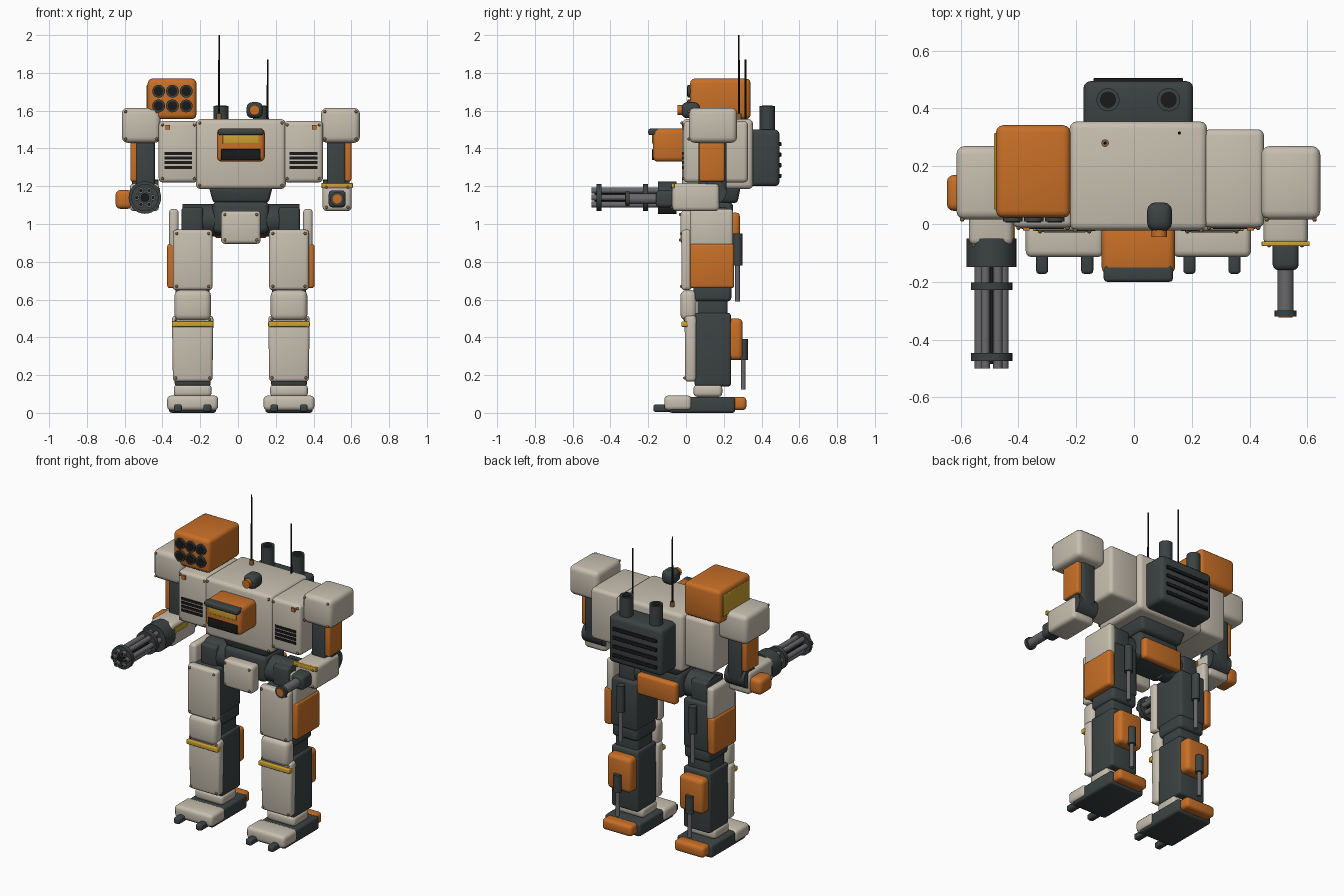
import bpy, bmesh, math
from mathutils import Matrix, Vector

default_cube = bpy.data.objects.get("Cube")
if default_cube:
    bpy.data.objects.remove(default_cube)


def material(name, red, green, blue):
    mat = bpy.data.materials.new(name)
    mat.use_nodes = True
    mat.diffuse_color = (red, green, blue, 1)
    mat.node_tree.nodes["Principled BSDF"].inputs["Base Color"].default_value = (red, green, blue, 1)
    return mat


cream = material("cream_armor", .57, .52, .43)
orange = material("orange_armor", .58, .16, .02)
dark = material("dark_frame", .045, .055, .055)
black = material("black_openings", .01, .01, .011)
yellow = material("yellow_trim", .6, .36, .03)
steel = material("steel_barrel", .14, .14, .15)
brass = material("brass_bolts", .25, .13, .05)

MID = .015  # centre line of the body


def finish(name, bm, mat):
    mesh = bpy.data.meshes.new(name)
    bm.to_mesh(mesh)
    bm.free()
    mesh.materials.append(mat)
    mesh.shade_smooth()
    mesh.set_sharp_from_angle(angle=math.radians(35))
    obj = bpy.data.objects.new(name, mesh)
    bpy.context.scene.collection.objects.link(obj)
    return obj


def box(name, mat, xs, ys, zs, bevel=.015, taper=1):
    """Rounded box between paired limits; taper scales the bottom end."""
    bm = bmesh.new()
    bmesh.ops.create_cube(bm, size=1)
    limits = [sorted(pair) for pair in (xs, ys, zs)]
    for v in bm.verts:
        k = taper if v.co.z < 0 else 1
        scale = (k, k, 1)
        v.co = Vector([(a + b) / 2 + v.co[i] * (b - a) * scale[i] for i, (a, b) in enumerate(limits)])
    bevel = min(bevel, min(b - a for a, b in limits) * .45)
    if bevel > .003:
        bmesh.ops.bevel(bm, geom=bm.edges[:], offset=bevel, segments=3, profile=.5, affect='EDGES')
    return finish(name, bm, mat)


def rod(name, mat, start, end, radius, tip=None, sides=20):
    """Cylinder or cone between two points."""
    a, b = Vector(start), Vector(end)
    bm = bmesh.new()
    turn = (b - a).to_track_quat('Z', 'Y').to_matrix().to_4x4()
    bmesh.ops.create_cone(bm, cap_ends=True, segments=sides, radius1=radius,
                          radius2=radius if tip is None else tip, depth=(b - a).length,
                          matrix=Matrix.Translation((a + b) / 2) @ turn)
    return finish(name, bm, mat)


def bolts(name, xs, y, zs, inset=.02):
    """Small round bolts in the corners of a front plate."""
    bm = bmesh.new()
    for x in (min(xs) + inset, max(xs) - inset):
        for z in (min(zs) + inset, max(zs) - inset):
            bmesh.ops.create_uvsphere(bm, u_segments=10, v_segments=6, radius=.008,
                                      matrix=Matrix.Translation((x, y, z)))
    finish(name, bm, brass)


def around(half):
    return (MID - half, MID + half)


# Torso, waist and pelvis
box("torso", cream, around(.238), (-.022, .355), (1.185, 1.555), .025)
bolts("torso_bolts", around(.238), -.022, (1.185, 1.555))
box("waist", dark, around(.17), (.04, .29), (1.11, 1.2), .02, .86)
box("pelvis", dark, around(.15), (.04, .25), (.95, 1.12), .03)
box("pelvis_plate", cream, around(.105), (-.03, .05), (.895, 1.07), .02)
bolts("pelvis_bolts", around(.105), -.03, (.895, 1.07))
box("tail_plate", orange, around(.14), (.235, .285), (.925, 1.06), .018)

# Cockpit with hood and windows
box("cockpit", orange, around(.127), (-.175, 0), (1.33, 1.505), .025)
box("cockpit_hood", dark, around(.12), (-.2, -.14), (1.47, 1.505), .012)
box("cockpit_visor", yellow, around(.097), (-.18, -.16), (1.425, 1.475), .004)
box("cockpit_lower_window", black, around(.104), (-.18, -.16), (1.338, 1.396), .004)

# Roof turret and antennas
box("roof_turret", dark, (.045, .132), (-.025, .075), (1.56, 1.645), .03)
rod("roof_turret_lens", orange, (.088, 0, 1.603), (.088, -.045, 1.603), .027)
for label, x, y, top in (("tall", -.1, .28, 2), ("short", .157, .315, 1.87)):
    rod(label + "_antenna", black, (x, y, 1.53), (x, y, top), .006, .004, 8)
rod("antenna_base", brass, (-.1, .28, 1.55), (-.1, .28, 1.585), .013)

# Backpack with louvres and exhaust stacks
box("backpack", dark, around(.19), (.33, .495), (1.2, 1.5), .025)
for i in range(4):
    z = 1.255 + i * .056
    box(f"backpack_louvre_{i + 1}", black, around(.155), (.48, .505), (z - .011, z + .011), .004)
for side in (-1, 1):
    x = MID + side * .105
    rod("exhaust_stack", dark, (x, .43, 1.45), (x, .43, 1.625), .04)
    rod("exhaust_opening", black, (x, .43, 1.62), (x, .43, 1.627), .028)

# Missile pod
box("missile_pod", orange, (-.478, -.22), (.022, .342), (1.555, 1.77), .025)
box("missile_pod_side_plate", yellow, (-.485, -.47), (.05, .315), (1.6, 1.735), .004)
for x in (-.42, -.347, -.274):
    for z in (1.625, 1.703):
        rod("missile_tube", dark, (x, .06, z), (x, .008, z), .034)
        rod("missile_opening", black, (x, .03, z), (x, .005, z), .025)

# Parts shared by both sides
for side, label in ((1, "left"), (-1, "right")):

    def span(a, b):
        return (MID + side * a, MID + side * b)

    # Chest wing and its vents
    wing = span(.225, .435)
    box(label + "_chest_wing", cream, wing, (-.013, .328), (1.22, 1.545), .022)
    bolts(label + "_wing_bolts", wing, -.013, (1.22, 1.545))
    box(label + "_marker_light", orange, span(.376, .4), (-.022, 0), (1.5, 1.525), .003)
    for i in range(4):
        z = 1.3 + i * .0245
        box(f"{label}_chest_vent_{i + 1}", black, span(.258, .405), (-.018, 0), (z - .008, z + .008), 0)

    # Shoulder and upper arm
    shoulder = span(.425, .63)
    box(label + "_shoulder", cream, shoulder, (.015, .27), (1.43, 1.615), .03)
    bolts(label + "_shoulder_bolts", shoulder, .016, (1.43, 1.615))
    box(label + "_upper_arm", dark, span(.455, .555), (.065, .215), (1.15, 1.46))
    box(label + "_arm_plate", orange, span(.545, .585), (.07, .205), (1.225, 1.44), .012)
    rod(label + "_elbow", dark, (MID + side * .435, .15, 1.17), (MID + side * .575, .15, 1.17), .065)
    forearm = span(.433, .587)
    box(label + "_forearm", cream, forearm, (-.073, .177), (1.068, 1.215), .022)
    bolts(label + "_forearm_bolts", forearm, -.073, (1.068, 1.215))

    # Hip and thigh
    hip = MID + side * .31
    rod(label + "_hip_joint", dark, (MID + side * .1, .13, 1.02), (hip, .13, 1.02), .085)
    box(label + "_hip_block", dark, span(.2, .313), (.04, .22), (.93, 1.09))
    box(label + "_hip_plate", cream, span(.33, .38), (.02, .25), (.87, 1.08), .018)
    box(label + "_thigh_side_plate", orange, span(.34, .39), (.02, .255), (.66, .895), .015)
    thigh = span(.15, .36)
    box(label + "_thigh_plate", cream, thigh, (-.025, .03), (.65, .97), .018)
    bolts(label + "_thigh_bolts", thigh, -.025, (.65, .97))
    box(label + "_thigh", dark, span(.165, .35), (.02, .245), (.66, .97))

    # Knee and shin
    box(label + "_knee_joint", dark, span(.165, .345), (.04, .24), (.59, .68), .02)
    box(label + "_knee_link", dark, span(.175, .335), (.06, .22), (.48, .62))
    box(label + "_knee_cap", cream, span(.158, .352), (-.03, .056), (.49, .65), .03)
    shin = span(.145, .365)
    box(label + "_shin_plate", cream, shin, (-.007, .055), (.165, .515), .018, .95)
    bolts(label + "_shin_bolts", shin, -.007, (.165, .515))
    box(label + "_shin_band", yellow, shin, (-.024, .01), (.455, .484), .005)
    box(label + "_shin", dark, span(.16, .35), (.045, .238), (.14, .53))
    box(label + "_calf_pod", orange, span(.17, .34), (.21, .3), (.28, .5), .025)

    # Pistons behind the leg
    x = MID + side * .255
    for part, y, top, middle, bottom in (("thigh", .273, .95, .78, .59), ("calf", .303, .39, .28, .125)):
        rod(f"{label}_{part}_piston", dark, (x, y, top), (x, y, middle), .025)
        rod(f"{label}_{part}_piston_rod", steel, (x, y, middle), (x, y, bottom), .013)

    # Ankle and foot
    box(label + "_ankle", cream, span(.155, .355), (.04, .192), (.085, .15), .02)
    box(label + "_toe_cap", cream, span(.12, .39), (-.115, .03), (.013, .092), .022)
    box(label + "_foot", dark, span(.13, .38), (-.09, .26), (0, .085))
    box(label + "_heel", orange, span(.15, .36), (.24, .32), (.015, .085), .02)
    for shift in (-.078, .078):
        toe = x + shift
        box(label + "_toe_claw", dark, (toe - .021, toe + .021), (-.173, -.08), (.005, .045), .012)

# Left arm cannon
gun_x, gun_z = .525, 1.133
box("left_forearm_band", yellow, (.442, .608), (-.077, -.06), (1.19, 1.217), .004)
box("cannon_housing", dark, (.48, .57), (-.16, -.05), (1.088, 1.178), .02)
for part, mat, start, end, radius in (("barrel", steel, -.15, -.305, .028),
                                      ("muzzle", dark, -.3, -.32, .038),
                                      ("muzzle_core", orange, -.31, -.324, .024)):
    rod("cannon_" + part, mat, (gun_x, start, gun_z), (gun_x, end, gun_z), radius)

# Right arm rotary gun with ammunition drum
gun_x, gun_z = -.493, 1.14
for part, mat, start, end, radius in (("housing", dark, -.05, -.148, .086),
                                      ("shaft", black, -.14, -.485, .022),
                                      ("rear_ring", dark, -.202, -.228, .072),
                                      ("front_ring", dark, -.447, -.474, .072)):
    rod("rotary_gun_" + part, mat, (gun_x, start, gun_z), (gun_x, end, gun_z), radius, sides=28)
for i in range(6):
    angle = math.tau * i / 6
    x, z = gun_x + .043 * math.cos(angle), gun_z + .043 * math.sin(angle)
    rod(f"rotary_barrel_{i + 1}", steel, (x, -.14, z), (x, -.5, z), .016, sides=12)
    rod(f"rotary_bore_{i + 1}", black, (x, -.49, z), (x, -.501, z), .009, sides=10)
box("right_forearm_stripe", yellow, (-.42, -.412), (-.05, .08), (1.155, 1.19), 0)
box("ammo_drum", orange, (-.648, -.56), (.045, .17), (1.08, 1.18), .025)
